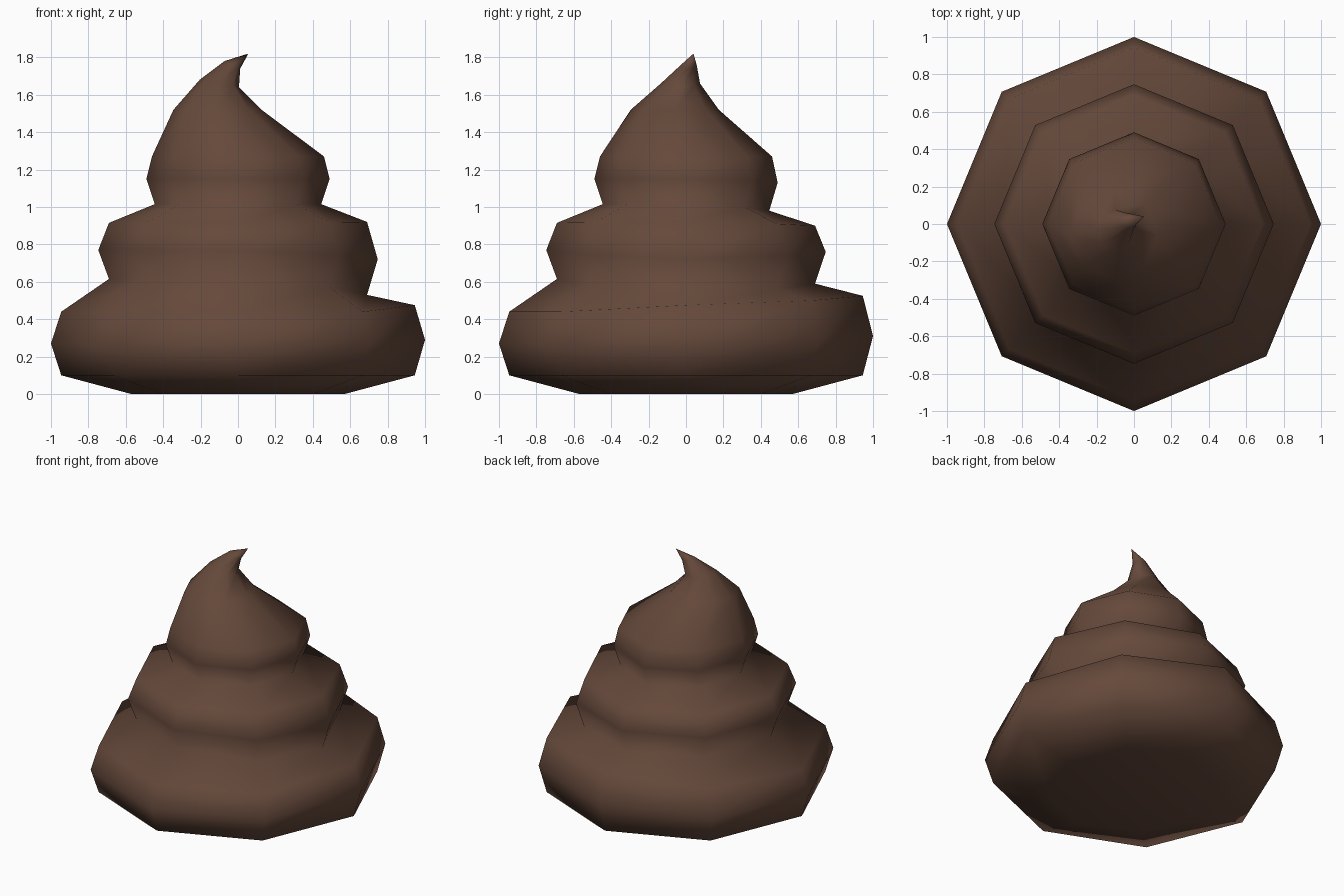
import bpy, bmesh, math

if "Cube" in bpy.data.objects:
    bpy.data.objects.remove(bpy.data.objects["Cube"])

SIDES = 8
# Rings: radius, centre x, centre y, heights at +x, +y, -x, -y
RINGS = [
    (0.57, 0, 0, (0, 0, 0, 0)),
    (0.945, 0, 0, (0.10, 0.10, 0.10, 0.10)),
    (1.0, 0, 0, (0.29, 0.31, 0.27, 0.27)),
    (0.945, 0, 0, (0.475, 0.525, 0.44, 0.44)),
    (0.69, 0, 0, (0.53, 0.59, 0.615, 0.615)),
    (0.747, 0, 0, (0.72, 0.76, 0.77, 0.77)),
    (0.69, 0, 0, (0.92, 0.90, 0.915, 0.915)),
    (0.445, 0, 0, (1.015, 0.98, 1.015, 1.015)),
    (0.49, 0, 0, (1.15, 1.13, 1.15, 1.15)),
    (0.46, 0, 0, (1.27, 1.27, 1.27, 1.27)),
    (0.235, -0.11, -0.06, (1.52, 1.52, 1.52, 1.52)),
    (0.105, -0.10, -0.03, (1.64, 1.66, 1.68, 1.66)),
    (0.042, -0.03, 0.015, (1.74, 1.76, 1.78, 1.76)),
]
TIP = (0.055, 0.04, 1.82)


def add_ring(bm, r, cx, cy, heights):
    ring = []
    for i in range(SIDES):
        a = 2 * math.pi * i / SIDES
        z = (heights[i // 2] + heights[((i + 1) // 2) % 4]) / 2
        ring.append(bm.verts.new((cx + r * math.cos(a), cy + r * math.sin(a), z)))
    return ring


# Swirled body: stacked eight-sided coils with a curled tip
bm = bmesh.new()
rings = [add_ring(bm, *r) for r in RINGS]
for low, high in zip(rings, rings[1:]):
    for i in range(SIDES):
        j = (i + 1) % SIDES
        bm.faces.new((low[i], low[j], high[j], high[i]))
tip = bm.verts.new(TIP)
for i in range(SIDES):
    bm.faces.new((rings[-1][i], rings[-1][(i + 1) % SIDES], tip))
bm.faces.new(rings[0][::-1])
# Lower lip where the bottom coil begins
rings[3][7].co.z = 0.44
bmesh.ops.recalc_face_normals(bm, faces=bm.faces)
for f in bm.faces:
    f.smooth = True

mesh = bpy.data.meshes.new("swirl_pile")
bm.to_mesh(mesh)
bm.free()
pile = bpy.data.objects.new("swirl_pile", mesh)
bpy.context.collection.objects.link(pile)

# Brown colour
brown = bpy.data.materials.new("brown")
brown.diffuse_color = (0.13, 0.066, 0.043, 1)
brown.use_nodes = True
brown.node_tree.nodes["Principled BSDF"].inputs["Base Color"].default_value = brown.diffuse_color
mesh.materials.append(brown)
